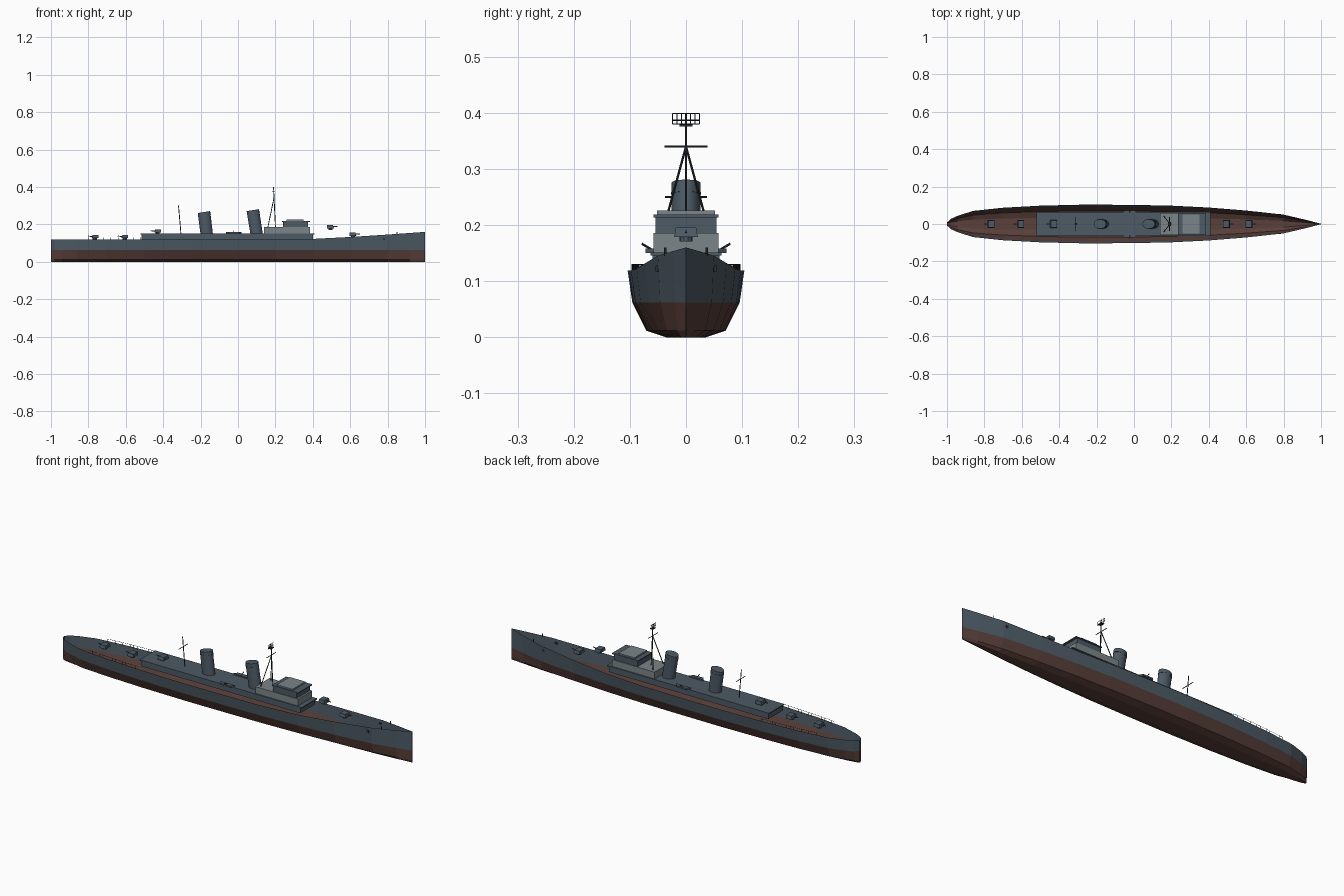
import bpy, bmesh, math
from mathutils import Vector, Matrix

cube = bpy.data.objects.get("Cube")
if cube:
    bpy.data.objects.remove(cube, do_unlink=True)


def material(name, rgb):
    m = bpy.data.materials.new(name)
    m.use_nodes = True
    m.diffuse_color = (*rgb, 1)
    m.node_tree.nodes["Principled BSDF"].inputs["Base Color"].default_value = (*rgb, 1)
    return m


GREY = material("blue_grey_paint", (0.074, 0.103, 0.13))
RED = material("red_bottom_paint", (0.1, 0.05, 0.042))
LIGHT = material("light_grey_paint", (0.2, 0.235, 0.25))
DARK = material("dark_metal", (0.025, 0.03, 0.035))


def finish(name, bm, mats):
    bmesh.ops.recalc_face_normals(bm, faces=bm.faces)
    me = bpy.data.meshes.new(name)
    bm.to_mesh(me)
    bm.free()
    for m in mats:
        me.materials.append(m)
    ob = bpy.data.objects.new(name, me)
    bpy.context.collection.objects.link(ob)
    return ob


def box(name, x0, x1, half_y, z0, z1, mat, y=0):
    bm = bmesh.new()
    bmesh.ops.create_cube(bm, size=1)
    bmesh.ops.scale(bm, verts=bm.verts, vec=(x1 - x0, 2 * half_y, z1 - z0))
    bmesh.ops.translate(bm, verts=bm.verts, vec=((x0 + x1) / 2, y, (z0 + z1) / 2))
    return finish(name, bm, [mat])


def rods(name, pairs, r, mat, sides=6):
    # Several round bars joined into one object
    bm = bmesh.new()
    for a, b in pairs:
        a, b = Vector(a), Vector(b)
        d = b - a
        mx = Matrix.Translation((a + b) / 2) @ d.to_track_quat('Z', 'Y').to_matrix().to_4x4()
        bmesh.ops.create_cone(bm, cap_ends=True, segments=sides, radius1=r, radius2=r,
                              depth=d.length, matrix=mx)
    return finish(name, bm, [mat])


# Hull: position along the ship and half beam
BEAM = [(-1, .008), (-.98, .027), (-.94, .045), (-.86, .07), (-.7, .087), (-.5, .098),
        (-.25, .104), (0, .102), (.2, .098), (.4, .088), (.6, .072), (.8, .05),
        (.92, .022), (1, .001)]


def half_beam(x):
    for (xa, a), (xb, b) in zip(BEAM, BEAM[1:]):
        if xa <= x <= xb:
            return a + (b - a) * (x - xa) / (xb - xa)
    return 0


def sheer(x):
    return 0.119 + 0.041 * max(0, (x - 0.3) / 0.7) ** 1.3


# Open shell: red below the waterline inside and out, no deck
bm = bmesh.new()
rings = []
for x, b in BEAM:
    half = [(.34 * b, 0), (.68 * b, .012), (.92 * b, .062), (b, sheer(x))]
    ring = half + [(-y, z) for y, z in reversed(half)]
    rings.append([bm.verts.new((x, y, z)) for y, z in ring])
for ra, rb in zip(rings, rings[1:]):
    for i in (0, 1, 2, 4, 5, 6, 7):
        j = (i + 1) % 8
        f = bm.faces.new((ra[i], ra[j], rb[j], rb[i]))
        f.material_index = 0 if i in (2, 4) else 1
for r in (rings[0], rings[-1]):
    bm.faces.new([r[i] for i in (0, 1, 2, 5, 6, 7)]).material_index = 1
    bm.faces.new(r[2:6])
finish("hull", bm, [GREY, RED])

# Long deckhouse with a thin overhanging roof
box("deckhouse", -.515, .4, .06, .118, .146, GREY)
box("deckhouse_roof", -.52, .41, .063, .146, .151, GREY)

# Bridge
box("bridge_base", .14, .385, .058, .151, .186, LIGHT)
box("bridge_house", .24, .375, .054, .186, .214, GREY)
box("bridge_roof", .235, .385, .058, .214, .219, GREY)
box("bridge_top", .26, .35, .052, .219, .226, LIGHT)


# Raked oval funnels with a band near the top
def funnel(name, xb, xt, z1):
    axis = Vector((xt - xb, 0, z1 - .145))

    def tube(part, s0, s1, r):
        bm = bmesh.new()
        bmesh.ops.create_cone(bm, cap_ends=True, segments=20, radius1=r, radius2=r, depth=1)
        for v in bm.verts:
            s = s0 if v.co.z < 0 else s1
            tilt = -.2 * v.co.x if s > .5 else 0
            p = Vector((xb, 0, .145)) + axis * s
            v.co = (p.x + v.co.x * 1.3, v.co.y, p.z - tilt)
        ob = finish(part, bm, [GREY])
        ob.select_set(True)
        bpy.context.view_layer.objects.active = ob
        bpy.ops.object.shade_smooth_by_angle()
        ob.select_set(False)

    tube(name, 0, 1, .0255)
    tube(name + "_band", .84, .87, .0266)


funnel("fore_funnel", .1, .079, .276)
funnel("aft_funnel", -.167, -.182, .266)

# Tripod foremast with yard and lattice top
legs = [((.2, 0, .186), (.19, 0, .4))]
legs += [((.16, s * .042, .186), (.192, 0, .34)) for s in (-1, 1)]
rods("foremast", legs, .0022, DARK)
rods("foremast_yard", [((.19, -.038, .34), (.19, .038, .34))], .0018, DARK)
lattice = [((.19, -.024, z), (.19, .024, z)) for z in (.38, .387, .399)]
lattice += [((.19, -.024 + .008 * i, .38), (.19, -.024 + .008 * i, .399)) for i in range(7)]
rods("mast_lattice", lattice, .0011, DARK, 4)
box("mast_platform", .182, .198, .012, .376, .379, DARK)

# Mainmast with yard
rods("mainmast", [((-.305, 0, .15), (-.318, 0, .3))], .0022, DARK)
rods("mainmast_yard", [((-.314, -.037, .25), (-.314, .037, .25))], .0018, DARK)


# Shielded deck guns, direction +1 points to the bow
def gun(name, x, z, d):
    bm = bmesh.new()
    bmesh.ops.create_cube(bm, size=1)
    for v in bm.verts:
        front, top = v.co.x * d > 0, v.co.z > 0
        v.co = (x + d * (.013 if front and top else .018 if front else -.018),
                v.co.y * (.036 if top else .042), z + (.021 if top else .004))
    finish(name + "_shield", bm, [GREY])
    rods(name + "_barrel", [((x, 0, z + .012), (x + d * .038, 0, z + .014))], .0025, GREY)
    rods(name + "_pedestal", [((x, 0, z - .004), (x, 0, z + .005))], .012, GREY, 10)


gun("fore_upper_gun", .495, .175, 1)
gun("fore_lower_gun", .615, .135, 1)
gun("aft_upper_gun", -.43, .152, -1)
gun("aft_middle_gun", -.605, .123, -1)
gun("aft_lower_gun", -.765, .123, -1)

# Side platforms with light guns, anchors, bollards and stern railings
for side, s in (("left", 1), ("right", -1)):
    bm = bmesh.new()
    outline = [(-.065, .052), (-.05, .072), (.005, .072), (.02, .052)]
    low = [bm.verts.new((x, s * y, .15)) for x, y in outline]
    up = bmesh.ops.extrude_face_region(bm, geom=[bm.faces.new(low)])["geom"]
    bmesh.ops.translate(bm, verts=[v for v in up if isinstance(v, bmesh.types.BMVert)],
                        vec=(0, 0, .008))
    finish(side + "_gun_platform", bm, [GREY])
    rods(side + "_light_barrel", [((-.022, s * .062, .157), (-.022, s * .079, .167))], .002, DARK)

    box(side + "_anchor", .775, .787, .003, .117, .128, DARK, y=s * .051)
    rods(side + "_bollard", [((.85, s * .037, .145), (.85, s * .037, .16))], .002, DARK)

    xs = [-.8 + .02 * i for i in range(16)]
    pts = [(x, s * half_beam(x) * .985, .114) for x in xs]
    tops = [(x, y, .13) for x, y, z in pts]
    rods(side + "_railing", list(zip(pts, tops)) + list(zip(tops, tops[1:])), .0008, DARK, 4)
